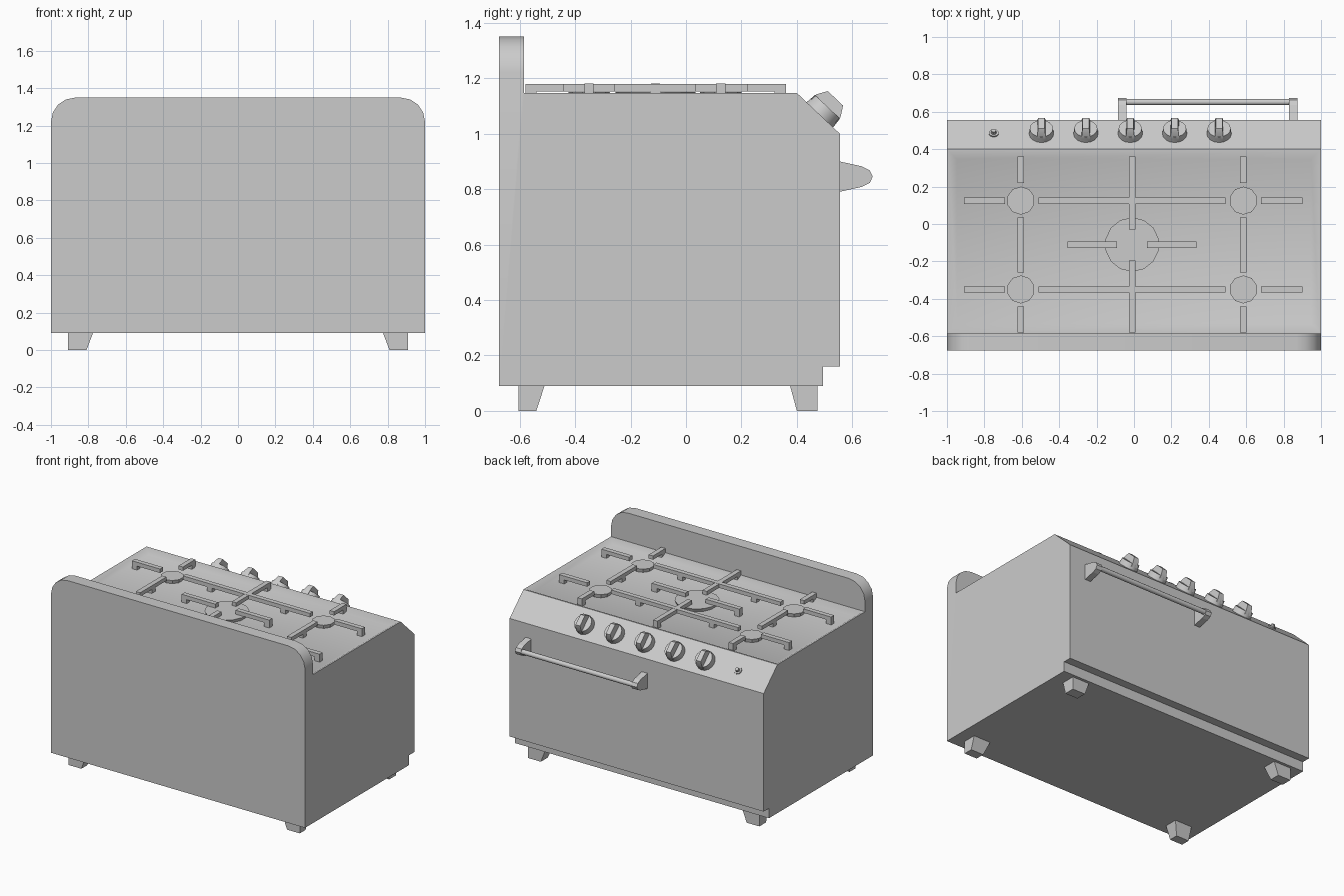
import bpy, bmesh, math
from mathutils import Matrix, Vector

if "Cube" in bpy.data.objects:
    bpy.data.objects.remove(bpy.data.objects["Cube"])


def finish(name, bm, smooth=None):
    bmesh.ops.recalc_face_normals(bm, faces=bm.faces)
    me = bpy.data.meshes.new(name)
    bm.to_mesh(me)
    bm.free()
    ob = bpy.data.objects.new(name, me)
    bpy.context.collection.objects.link(ob)
    if smooth:
        bpy.ops.object.select_all(action='DESELECT')
        ob.select_set(True)
        bpy.context.view_layer.objects.active = ob
        bpy.ops.object.shade_smooth_by_angle(angle=math.radians(smooth))
    return ob


def extrude_x(bm, profile, x0, x1):
    """Extrude a (y, z) outline along x."""
    a = [bm.verts.new((x0, y, z)) for y, z in profile]
    b = [bm.verts.new((x1, y, z)) for y, z in profile]
    n = len(profile)
    for i in range(n):
        bm.faces.new((a[i], a[(i + 1) % n], b[(i + 1) % n], b[i]))
    bm.faces.new(a)
    bm.faces.new(b[::-1])


def box(bm, x0, x1, y0, y1, z0, z1):
    extrude_x(bm, [(y0, z0), (y1, z0), (y1, z1), (y0, z1)], x0, x1)


def cyl(bm, r1, r2, h, sides, mat):
    """Tapered cylinder whose base sits at the matrix origin."""
    bmesh.ops.create_cone(bm, cap_ends=True, segments=sides, radius1=r1, radius2=r2,
                          depth=h, matrix=mat @ Matrix.Translation((0, 0, h / 2)))


TOP = 1.147
FLOOR = 1.125

# Body with plinth step, sloped control panel and splashback
bm = bmesh.new()
extrude_x(bm, [(-.675, .09), (.495, .09), (.495, .16), (.555, .16), (.555, 1.0),
               (.40, TOP), (-.585, TOP), (-.585, 1.35), (-.675, 1.35)], -1, 1)
bmesh.ops.recalc_face_normals(bm, faces=bm.faces)
hob = [f for f in bm.faces if f.normal.z > .9 and f.calc_center_median().z < 1.2]
bmesh.ops.inset_region(bm, faces=hob, thickness=.015)
bmesh.ops.inset_region(bm, faces=hob, thickness=.06, depth=0)
for v in hob[0].verts:
    v.co.z = FLOOR
corners = [e for e in bm.edges
           if all(v.co.z > 1.3 and abs(v.co.x) > .99 for v in e.verts)
           and abs(e.verts[0].co.y - e.verts[1].co.y) > .05]
bmesh.ops.bevel(bm, geom=corners, offset=.13, segments=4, profile=.5, affect='EDGES')
finish("oven_body", bm, 30)

# Tapered feet, outer sides upright
for sx, side in ((-1, "left"), (1, "right")):
    for name, outer, top_in, low_in in (("front", -.605, -.51, -.54), ("back", .475, .375, .40)):
        bm = bmesh.new()
        box(bm, sx * .91, sx * .775, outer, top_in, 0, .092)
        for v in bm.verts:
            if v.co.z < .01:
                if abs(v.co.x) < .8:
                    v.co.x = sx * .81
                if abs(v.co.y - top_in) < .001:
                    v.co.y = low_in
        finish(f"foot_{name}_{side}", bm)

# Burners
for i, (x, y, r, n) in enumerate([(sx, sy, .075, 10) for sx in (-.605, .585) for sy in (.125, -.35)]
                                 + [(-.01, -.11, .145, 14)]):
    bm = bmesh.new()
    cyl(bm, r * .92, r, 1.15 - FLOOR, n, Matrix.Translation((x, y, FLOOR)))
    finish(f"burner_{i + 1}", bm)

# Pan support bars: (fixed coordinate, start, end, leg positions)
W = .017
along_x = [(y, a, b, legs) for y in (.125, -.35)
           for a, b, legs in ((-.91, -.69, (-.89,)), (-.51, .49, (-.30, .28)), (.68, .90, (.88,)))]
along_x += [(-.11, -.355, -.09, (-.335,)), (-.11, .07, .335, (.315,))]
along_y = [(x, a, b, legs) for x in (-.605, .585)
           for a, b, legs in ((.22, .36, (.34,)), (-.26, .035, (-.11,)), (-.58, -.44, (-.56,)))]
along_y += [(-.01, -.03, .36, (.34,)), (-.01, -.58, -.195, (-.56,))]
bm = bmesh.new()
for c, a, b, legs in along_x:
    box(bm, a, b, c - W, c + W, 1.153, 1.181)
    for p in legs:
        box(bm, p - .02, p + .02, c - W, c + W, FLOOR - .002, 1.153)
for c, a, b, legs in along_y:
    box(bm, c - W, c + W, a, b, 1.153, 1.180)
    for p in legs:
        box(bm, c - W, c + W, p - .02, p + .02, FLOOR - .002, 1.153)
finish("pan_supports", bm)

# Frame on the sloped panel: local z points out of it, local y runs up it
tilt = -math.atan2(.147, .155)


def panel(x):
    return Matrix.Translation((x, .483, 1.068)) @ Matrix.Rotation(tilt, 4, 'X')


# Knobs: round base with an upright grip
for i in range(5):
    bm = bmesh.new()
    m = panel(-.495 + i * .2375)
    cyl(bm, .066, .062, .04, 16, m)
    grip = bmesh.new()
    extrude_x(grip, [(-.062, .02), (.062, .02), (.060, .045), (.038, .082),
                     (-.038, .082), (-.060, .045)], -.022, .022)
    for v in grip.verts:
        if v.co.z > .07:
            v.co.x *= .8
    bmesh.ops.transform(grip, matrix=m, verts=grip.verts)
    tmp = bpy.data.meshes.new("grip_temp")
    grip.to_mesh(tmp)
    grip.free()
    bm.from_mesh(tmp)
    bpy.data.meshes.remove(tmp)
    finish(f"knob_{i + 1}", bm, 30)

# Ignition button
bm = bmesh.new()
cyl(bm, .026, .026, .008, 10, panel(-.75))
cyl(bm, .016, .012, .025, 10, panel(-.75))
finish("ignition_button", bm, 30)

# Door handle: two brackets and a round rail
for x, side in ((-.0625, "left"), (.8525, "right")):
    bm = bmesh.new()
    extrude_x(bm, [(.553, .90), (.635, .882), (.663, .868), (.674, .845),
                   (.663, .822), (.635, .808), (.553, .79)], x - .0225, x + .0225)
    finish(f"handle_bracket_{side}", bm)
bm = bmesh.new()
cyl(bm, .017, .017, .89, 12, Matrix.Translation((-.05, .652, .845)) @ Matrix.Rotation(math.pi / 2, 4, 'Y'))
finish("handle_rail", bm, 35)
